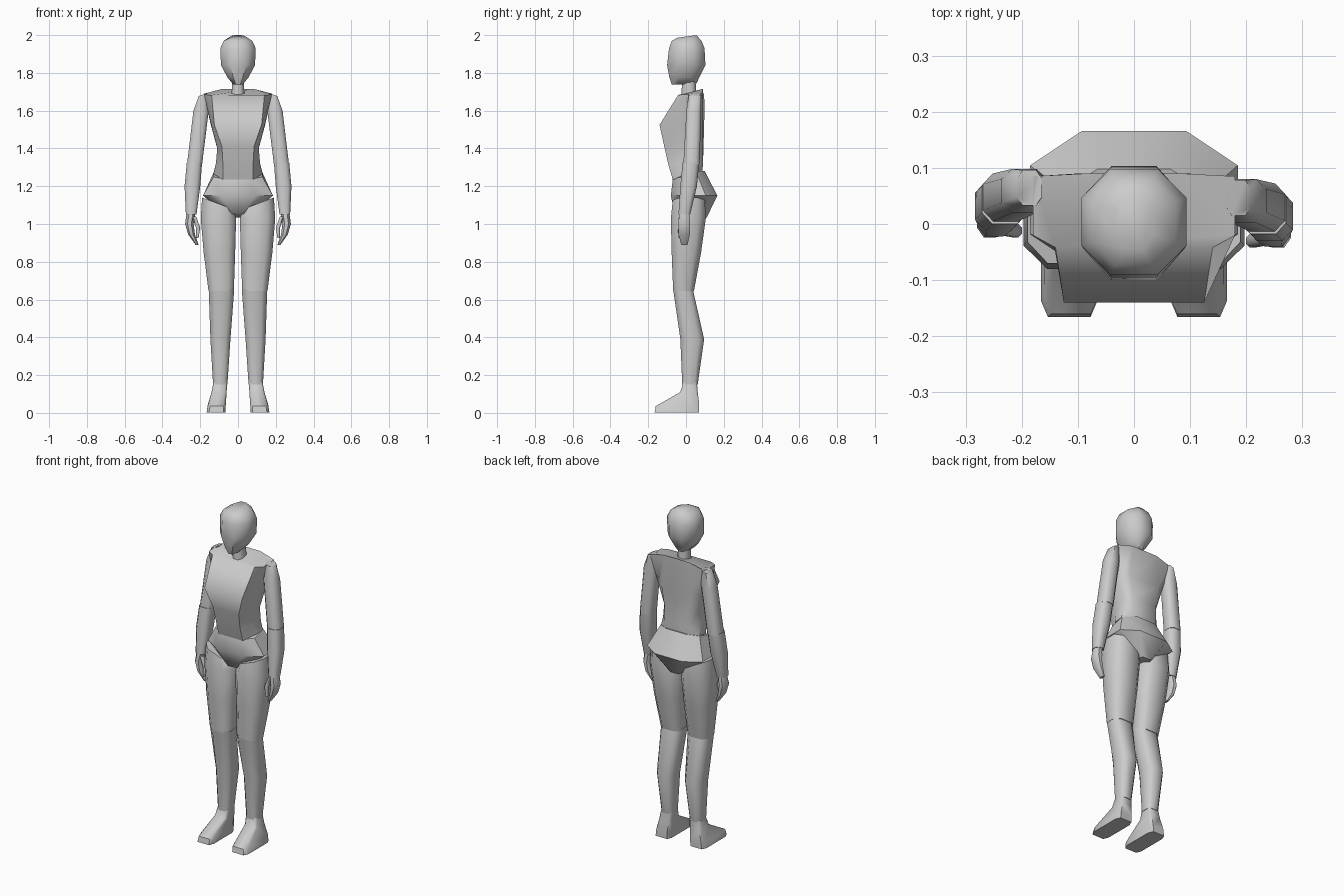
import bpy, bmesh, math


def skin(name, rings, angle=50):
    """Bridge rings of points into a closed, smooth-shaded body part."""
    bm = bmesh.new()
    loops = [[bm.verts.new(p) for p in ring] for ring in rings]
    n = len(loops[0])
    for a, b in zip(loops, loops[1:]):
        for i in range(n):
            j = (i + 1) % n
            bm.faces.new((a[i], a[j], b[j], b[i]))
    bm.faces.new(loops[0][::-1])
    bm.faces.new(loops[-1])
    bmesh.ops.recalc_face_normals(bm, faces=bm.faces)
    me = bpy.data.meshes.new(name)
    bm.to_mesh(me)
    bm.free()
    me.shade_smooth()
    me.set_sharp_from_angle(angle=math.radians(angle))
    ob = bpy.data.objects.new(name, me)
    bpy.context.collection.objects.link(ob)
    return ob


def ring(z, x0, x1, y0, y1, tx=0, ty=0, k=0.45, side=1, dy=0):
    """Octagon filling a box; tx/ty tilt it, k sets how square it is."""
    cx, cy, rx, ry = (x0 + x1) / 2, (y0 + y1) / 2, (x1 - x0) / 2, (y1 - y0) / 2
    unit = [(1, -k), (1, k), (k, 1), (-k, 1), (-1, k), (-1, -k), (-k, -1), (k, -1)]
    return [(side * (cx + u * rx), cy + v * ry + dy, z + u * tx + v * ty) for u, v in unit]


def loft(name, sections, **kw):
    return skin(name, [ring(*s, **kw) for s in sections])


def pair(name, sections, left_shift=0, **kw):
    loft("right_" + name, sections, side=1, **kw)
    loft("left_" + name, sections, side=-1, dy=left_shift, **kw)


# Head and neck
loft("head", [
    (1.74, -.025, .025, -.075, .055, 0, .003),
    (1.775, -.055, .055, -.088, .07),
    (1.84, -.09, .09, -.10, .103),
    (1.93, -.094, .094, -.09, .098),
    (1.97, -.075, .075, -.075, .082),
    (1.993, -.035, .035, -.045, .055, 0, .007)])
loft("neck", [(1.66, -.035, .035, -.025, .055), (1.78, -.03, .03, -.02, .05)])

# Torso: half cross-sections from front to back, mirrored
torso_half = [
    [(.08, -.07, 1.235), (.13, 0, 1.265), (.13, .05, 1.27), (.08, .085, 1.25)],
    [(.08, -.095, 1.32), (.117, -.02, 1.32), (.117, .05, 1.32), (.08, .09, 1.32)],
    [(.085, -.115, 1.41), (.11, -.03, 1.40), (.11, .05, 1.40), (.08, .088, 1.40)],
    [(.125, -.14, 1.525), (.143, -.035, 1.53), (.145, .06, 1.53), (.10, .09, 1.53)],
    [(.14, -.042, 1.683), (.18, -.02, 1.685), (.18, .085, 1.69), (.085, .09, 1.715)],
]
skin("torso", [h + [(-x, y, z) for x, y, z in reversed(h)] for h in torso_half])

# Pelvis
loft("pelvis", [
    (1.26, -.13, .13, -.07, .098, 0, .022),
    (1.15, -.185, .185, -.08, .166, 0, .0),
    (1.045, -.05, .05, -.06, .11, 0, -.01)], k=.5)

# Legs
pair("thigh", [
    (1.11, .03, .19, -.07, .10, .03, 0),
    (1.03, .01, .197, -.08, .105),
    (.85, .015, .182, -.076, .08),
    (.645, .022, .156, -.068, .042)], k=.55)
pair("calf", [
    (.655, .02, .155, -.068, .036),
    (.39, .04, .146, -.03, .096),
    (.15, .056, .132, -.02, .062)], k=.55)
pair("foot", [
    (.16, .058, .13, -.015, .058),
    (.11, .06, .14, -.03, .062),
    (.04, .065, .16, -.160, .07, 0, .004),
    (.003, .065, .166, -.166, .07, 0, 0)], k=.75)

# Arms
shift = .018
pair("upper_arm", [
    (1.685, .165, .208, .015, .078, -.008, 0),
    (1.60, .155, .236, .002, .08),
    (1.315, .19, .27, -.014, .072)], left_shift=shift, k=.55)
pair("forearm", [
    (1.325, .19, .271, -.018, .07),
    (1.20, .20, .283, -.03, .058),
    (1.05, .22, .276, -.04, .022)], left_shift=shift, k=.55)
pair("hand", [
    (1.06, .225, .272, -.034, .018),
    (1.0, .235, .28, -.042, .022),
    (.945, .228, .264, -.04, .02),
    (.89, .209, .225, -.025, .008)], left_shift=shift)
pair("thumb", [
    (1.04, .222, .245, -.038, -.012),
    (.98, .20, .222, -.042, -.018),
    (.925, .209, .221, -.04, -.024)], left_shift=shift)
